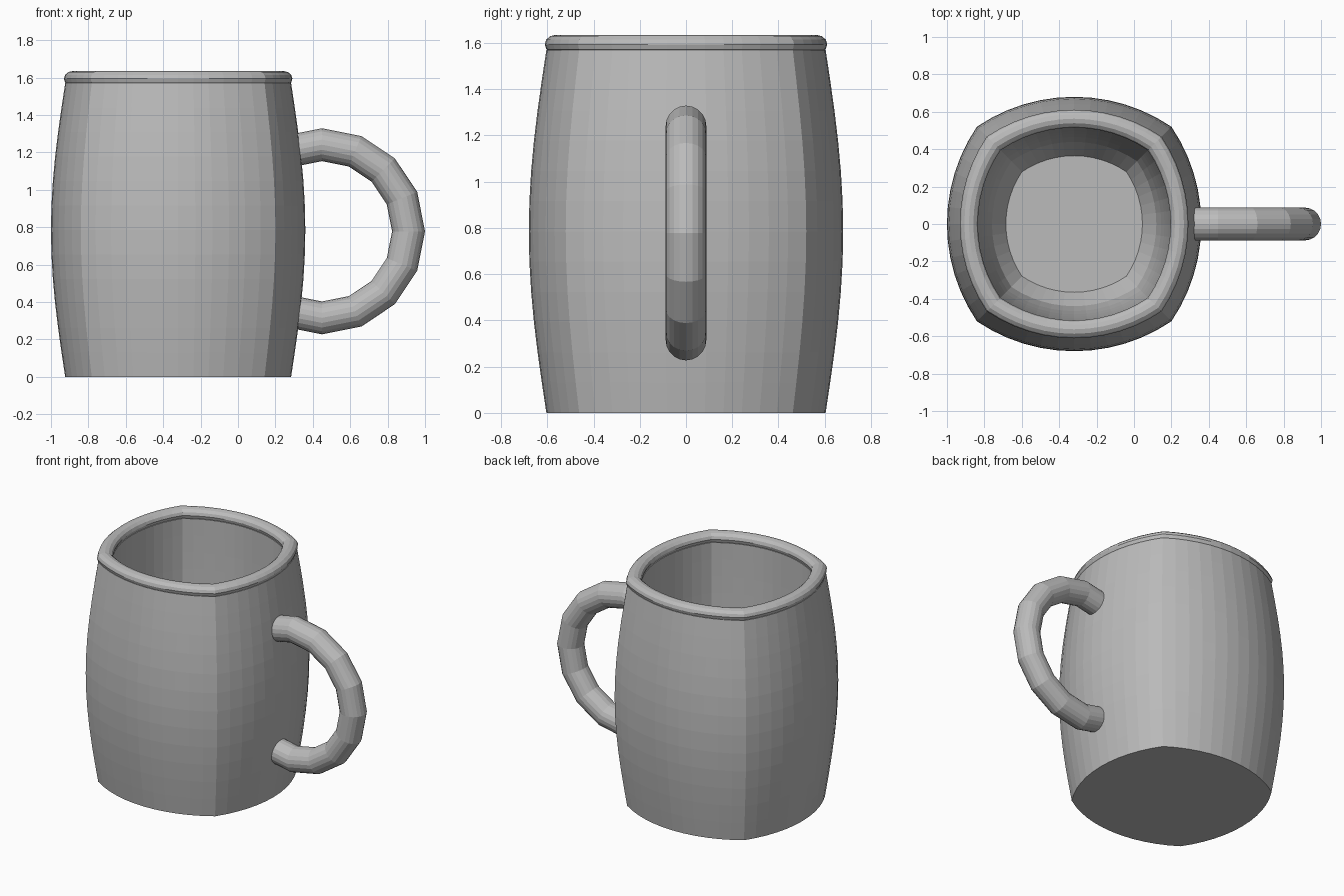
import bpy
import bmesh
from math import sin, cos, pi, asin, radians, sqrt

cube = bpy.data.objects.get("Cube")
if cube:
    bpy.data.objects.remove(cube)

grey = bpy.data.materials.new("grey ceramic")
grey.use_nodes = True
colour = (0.5, 0.5, 0.5, 1)
grey.diffuse_color = colour
grey.node_tree.nodes["Principled BSDF"].inputs["Base Color"].default_value = colour

CENTRE_X = -0.32
HEIGHT = 1.57


def make_object(name, bm):
    bmesh.ops.recalc_face_normals(bm, faces=bm.faces)
    mesh = bpy.data.meshes.new(name)
    bm.to_mesh(mesh)
    bm.free()
    mesh.materials.append(grey)
    obj = bpy.data.objects.new(name, mesh)
    bpy.context.collection.objects.link(obj)
    return obj


def rounded_square(steps=12, corner=0.765):
    """Four shallow arcs meeting at sharp corners, half width 1."""
    sag = 1 - corner
    radius = (corner ** 2 + sag ** 2) / (2 * sag)
    half = asin(corner / radius)
    points = []
    for side in range(4):
        c, s = cos(side * pi / 2), sin(side * pi / 2)
        for i in range(steps):
            a = -half + 2 * half * i / steps
            x, y = 1 - radius + radius * cos(a), radius * sin(a)
            points.append((x * c - y * s, x * s + y * c))
    return points


def bridge(bm, rings, closed=False):
    """Skin consecutive rings of vertices with quads."""
    n = len(rings[0])
    pairs = list(zip(rings, rings[1:]))
    if closed:
        pairs.append((rings[-1], rings[0]))
    for a, b in pairs:
        for i in range(n):
            j = (i + 1) % n
            bm.faces.new((a[i], a[j], b[j], b[i]))


def loft(name, profile, closed=False):
    """Sweep a (half width, height) profile round the cup section."""
    bm = bmesh.new()
    section = rounded_square()
    rings = [[bm.verts.new((CENTRE_X + r * x, r * y, z)) for x, y in section]
             for r, z in profile]
    bridge(bm, rings, closed)
    if not closed:
        bm.faces.new(rings[0])
        bm.faces.new(rings[-1])
    return make_object(name, bm)


# Barrel body: bulging outside, then the inner wall down to the floor
rows = 12
outside = [(0.604 + 0.076 * sin(pi * i / rows), HEIGHT * i / rows)
           for i in range(rows + 1)]
inside = []
for i in range(rows + 1):
    t = i / rows
    inside.append((0.365 + 0.155 * sqrt(1 - t ** 3), HEIGHT - 1.43 * t))
loft("cup_body", outside + inside)

# Rolled rim
rim = [(0.563 + 0.048 * cos(2 * pi * i / 12), 1.594 + 0.041 * sin(2 * pi * i / 12))
       for i in range(12)]
loft("rim", rim, closed=True)

# Handle: part of a sixteen-step ring, ends sunk into the wall
bm = bmesh.new()
tube = 0.088
rings = []
for k in range(-5, 6):
    a = radians(22.5 * k)
    ring = []
    for i in range(20):
        b = 2 * pi * i / 20
        r = 0.463 + tube * cos(b)
        ring.append(bm.verts.new((0.449 + r * cos(a), tube * sin(b), 0.778 + r * sin(a))))
    rings.append(ring)
bridge(bm, rings)
bm.faces.new(rings[0])
bm.faces.new(rings[-1])
make_object("handle", bm)
